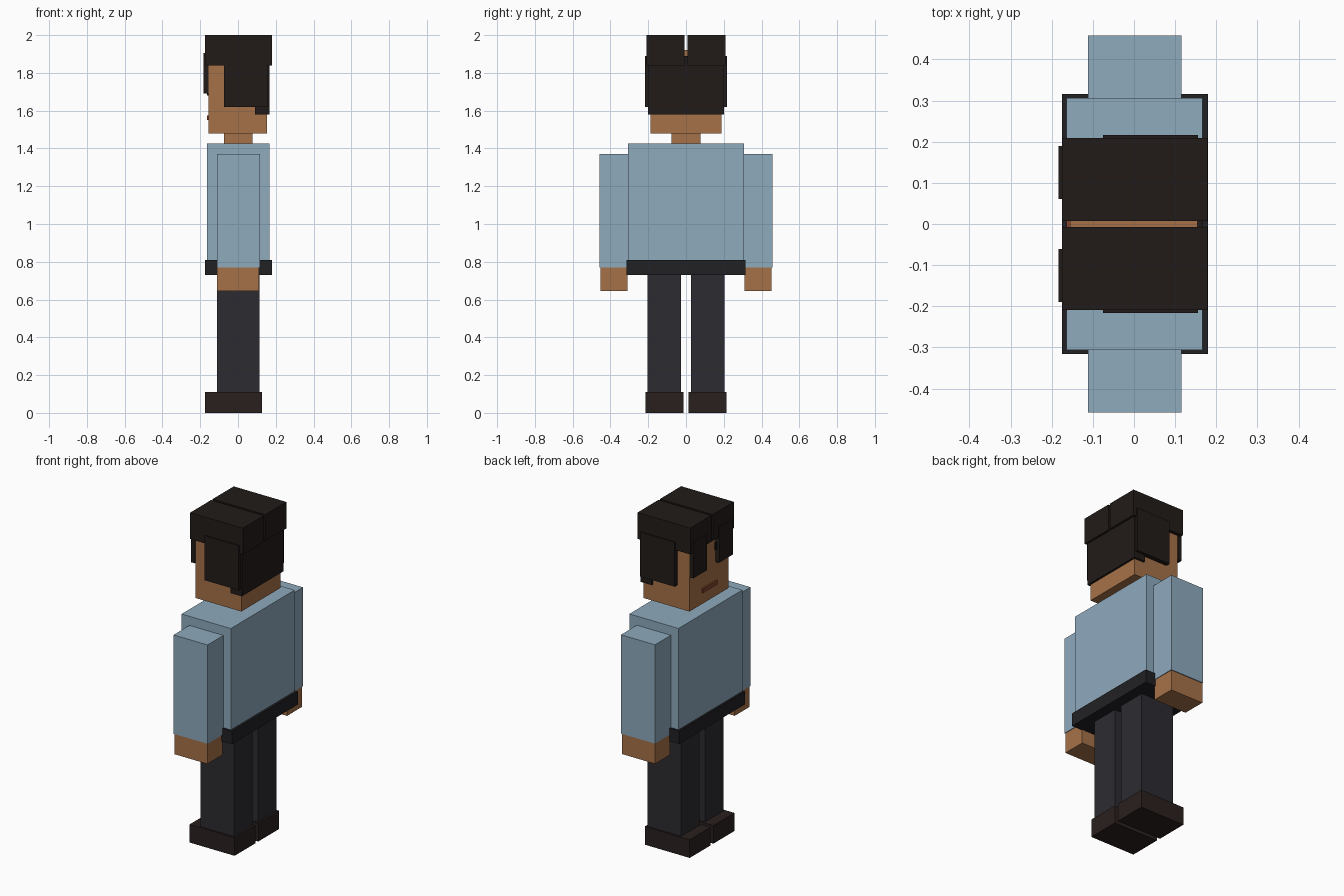
import bpy, bmesh
from mathutils import Vector

if "Cube" in bpy.data.objects:
    bpy.data.objects.remove(bpy.data.objects["Cube"])


def mat(name, rgb):
    # 0-255 display colour to linear diffuse colour
    m = bpy.data.materials.new(name)
    m.diffuse_color = [(c / 255) ** 2.2 for c in rgb] + [1.0]
    m.use_nodes = True
    m.node_tree.nodes["Principled BSDF"].inputs["Base Color"].default_value = m.diffuse_color
    return m


SHIRT = mat("shirt_blue", (141, 169, 188))
SKIN = mat("skin", (165, 113, 74))
TROUSER = mat("trouser_grey", (48, 47, 52))
BELT = mat("belt_black", (38, 38, 41))
SHOE = mat("shoe_brown", (46, 37, 36))
HAIR = mat("hair_dark", (38, 33, 31))
LIP = mat("lip_brown", (135, 70, 50))


def box(name, x, y, z, material):
    """Axis-aligned box from (min, max) ranges."""
    lo, hi = Vector((x[0], y[0], z[0])), Vector((x[1], y[1], z[1]))
    centre = (lo + hi) / 2
    bm = bmesh.new()
    bmesh.ops.create_cube(bm, size=1)
    bmesh.ops.scale(bm, vec=hi - lo, verts=bm.verts)
    mesh = bpy.data.meshes.new(name)
    bm.to_mesh(mesh)
    bm.free()
    mesh.materials.append(material)
    ob = bpy.data.objects.new(name, mesh)
    ob.location = centre
    bpy.context.collection.objects.link(ob)


def pair(name, x, y, z, material):
    """Box on both sides of the body (the figure faces -x)."""
    box(name + "_right", x, y, z, material)
    box(name + "_left", x, (-y[1], -y[0]), z, material)


# legs and shoes
pair("shoe", (-0.175, 0.127), (0.013, 0.214), (0, 0.11), SHOE)
pair("leg", (-0.11, 0.115), (0.027, 0.203), (0.11, 0.74), TROUSER)

# torso, belt and arms
box("belt", (-0.175, 0.18), (-0.316, 0.316), (0.73, 0.81), BELT)
box("torso", (-0.164, 0.166), (-0.306, 0.306), (0.77, 1.425), SHIRT)
pair("sleeve", (-0.112, 0.116), (0.302, 0.458), (0.77, 1.37), SHIRT)
pair("hand", (-0.11, 0.112), (0.31, 0.453), (0.645, 0.77), SKIN)

# neck and head
box("neck", (-0.075, 0.077), (-0.077, 0.077), (1.42, 1.49), SKIN)
box("head", (-0.155, 0.154), (-0.188, 0.188), (1.48, 1.92), SKIN)
box("mouth", (-0.164, -0.15), (-0.07, 0.07), (1.55, 1.575), LIP)
pair("eye", (-0.164, -0.15), (0.07, 0.12), (1.68, 1.73), HAIR)
pair("eyebrow", (-0.164, -0.15), (0.05, 0.12), (1.765, 1.81), HAIR)

# hair: parted cap, front locks, sides and back
pair("hair_cap", (-0.175, 0.179), (0.007, 0.209), (1.84, 2.0), HAIR)
pair("hair_front_lock", (-0.183, -0.156), (0.061, 0.19), (1.69, 1.905), HAIR)
pair("hair_side", (-0.075, 0.156), (0.185, 0.216), (1.62, 1.89), HAIR)
box("hair_back", (0.09, 0.166), (-0.201, 0.201), (1.58, 1.89), HAIR)
